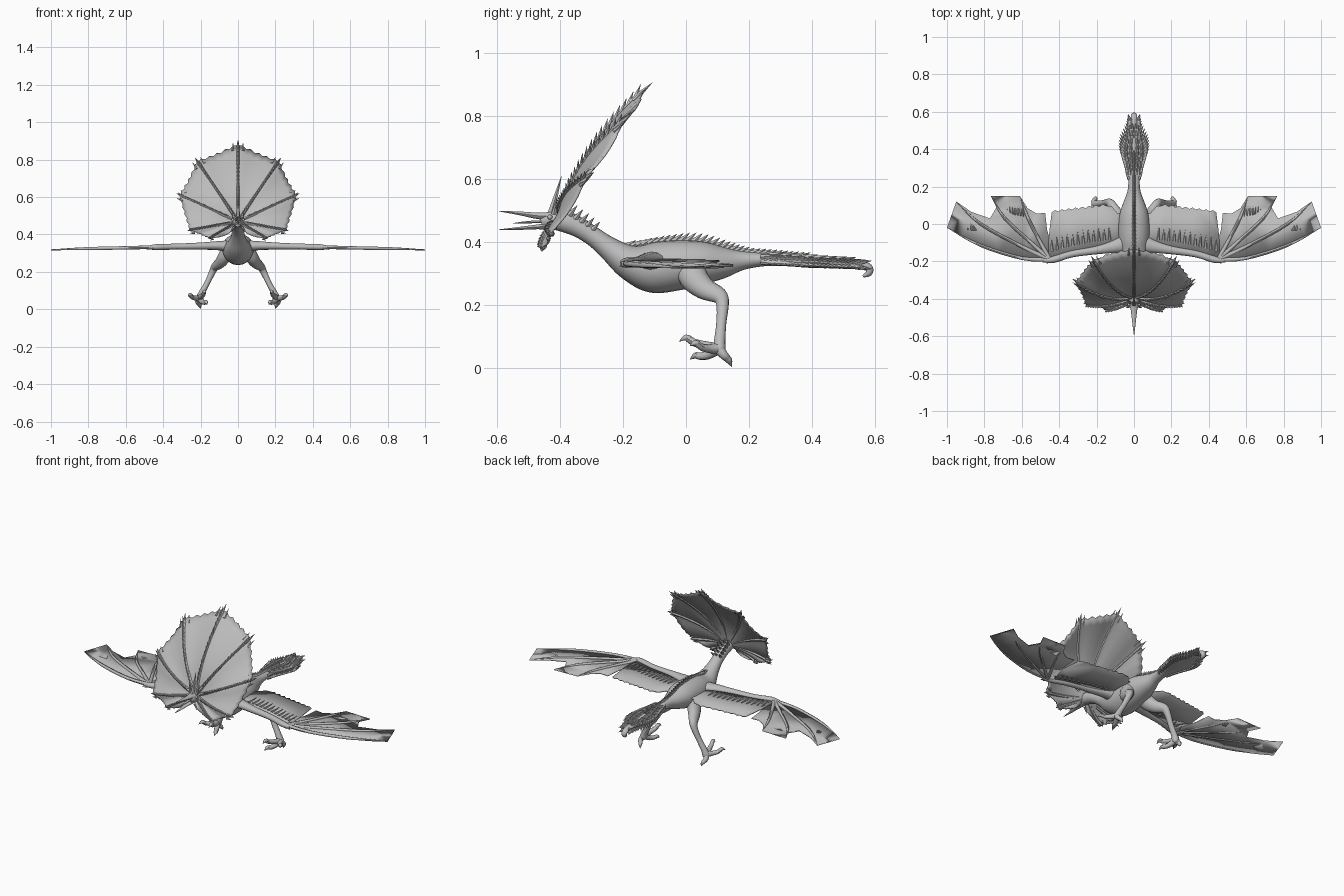
import bpy, bmesh, math
from mathutils import Vector

if "Cube" in bpy.data.objects:
    bpy.data.objects.remove(bpy.data.objects["Cube"])

skin = bpy.data.materials.new("grey skin")
skin.diffuse_color = (0.5, 0.5, 0.5, 1)
skin.use_nodes = True
skin.node_tree.nodes["Principled BSDF"].inputs["Base Color"].default_value = skin.diffuse_color


def catmull(pts, steps):
    """Smoothly resample a list of equal-length tuples."""
    out = []
    for i in range(len(pts) - 1):
        a, b = pts[max(i - 1, 0)], pts[i]
        c, d = pts[i + 1], pts[min(i + 2, len(pts) - 1)]
        for k in range(steps):
            t = k / steps
            out.append(tuple(0.5 * (2 * q + (r - p) * t + (2 * p - 5 * q + 4 * r - s) * t * t
                                    + (3 * q - p - 3 * r + s) * t ** 3)
                             for p, q, r, s in zip(a, b, c, d)))
    return out + [tuple(pts[-1])]


def tube(bm, pts, n=10, steps=4):
    """Loft elliptical rings along (x, y, z, half width, half height)."""
    pts = catmull(pts, steps)
    side, rings = Vector((1, 0, 0)), []
    for i, p in enumerate(pts):
        t = (Vector(pts[min(i + 1, len(pts) - 1)][:3]) - Vector(pts[max(i - 1, 0)][:3])).normalized()
        if i == 0 and abs(t.x) > 0.7:
            side = Vector((0, 1, 0))
        side = (side - t * side.dot(t)).normalized()
        up = side.cross(t)
        rings.append([bm.verts.new(Vector(p[:3]) + side * max(p[3], .0005) * math.cos(2 * math.pi * k / n)
                                   + up * max(p[4], .0005) * math.sin(2 * math.pi * k / n)) for k in range(n)])
    for a, b in zip(rings, rings[1:]):
        for k in range(n):
            bm.faces.new((a[k], a[(k + 1) % n], b[(k + 1) % n], b[k]))
    bm.faces.new(rings[0][::-1])
    bm.faces.new(rings[-1])


def spike(bm, base, tip, r):
    m = [(a + b) / 2 for a, b in zip(base, tip)]
    tube(bm, [(*base, r, r), (*m, r * .55, r * .55), (*tip, 0, 0)], 6, 1)


def finish(bm, name, mirror=False, thick=0):
    bmesh.ops.recalc_face_normals(bm, faces=bm.faces)
    me = bpy.data.meshes.new(name)
    bm.to_mesh(me)
    bm.free()
    ob = bpy.data.objects.new(name, me)
    bpy.context.collection.objects.link(ob)
    me.materials.append(skin)
    bpy.context.view_layer.objects.active = ob
    ob.select_set(True)
    bpy.ops.object.shade_smooth_by_angle(angle=math.radians(45))
    ob.select_set(False)
    if mirror:
        ob.modifiers.new("mirror", 'MIRROR').merge_threshold = 0.001
    if thick:
        s = ob.modifiers.new("thickness", 'SOLIDIFY')
        s.thickness, s.offset = thick, 0
    return ob


# Head, neck, trunk and tail in one loft
body = [(-.46, .462, .015, .018), (-.43, .468, .028, .028), (-.39, .465, .032, .034), (-.34, .445, .032, .032),
        (-.29, .413, .033, .031), (-.24, .375, .042, .038), (-.18, .335, .065, .056), (-.11, .318, .08, .08),
        (-.03, .325, .085, .08), (.05, .332, .078, .07), (.12, .334, .055, .05), (.18, .34, .034, .03),
        (.25, .343, .032, .021), (.32, .34, .05, .018), (.39, .335, .068, .018), (.45, .332, .06, .016),
        (.51, .33, .03, .015), (.55, .328, .02, .014), (.58, .317, .016, .013), (.58, .3, .014, .011),
        (.562, .29, .005, .004)]
bm = bmesh.new()
tube(bm, [(0, *p) for p in body], 24)
finish(bm, "body")

# Beak halves, tongue and nose horn
bm = bmesh.new()
tube(bm, [(0, -.41, .48, .024, .016), (0, -.47, .482, .016, .011), (0, -.53, .49, .009, .006), (0, -.594, .497, .001, .001)])
tube(bm, [(0, -.41, .45, .022, .014), (0, -.47, .447, .015, .008), (0, -.53, .442, .009, .005), (0, -.594, .438, .001, .001)])
tube(bm, [(0, -.43, .464, .01, .005), (0, -.5, .462, .006, .004), (0, -.55, .458, .001, .001)])
spike(bm, (0, -.43, .485), (0, -.395, .61), .013)
finish(bm, "beak")

# Eyes and brow spikes
bm = bmesh.new()
r = bmesh.ops.create_uvsphere(bm, u_segments=10, v_segments=6, radius=.008)
bmesh.ops.translate(bm, verts=r["verts"], vec=(.027, -.432, .478))
spike(bm, (.02, -.42, .488), (.035, -.41, .54), .009)
spike(bm, (.02, -.44, .44), (.045, -.45, .41), .007)
finish(bm, "eyes_and_brow_spikes", True)

# Dorsal crest and neck mane
bm = bmesh.new()
crest = [p for p in catmull(body, 4)]
for y, z, w, h in crest[24:56]:
    s = .012 + .012 * max(0, 1 - abs(y) / .2)
    spike(bm, (0, y - .01, z + h - .006), (0, y + .022, z + h + s), .012)
for i in range(5):
    y = -.37 + i * .018
    for x in (-.018, 0, .018):
        spike(bm, (x, y, .485 - i * .012), (x * 1.6, y + .025, .515 - i * .013), .011)
finish(bm, "dorsal_crest")

# Tail feathers, swept back along both edges
bm = bmesh.new()
for y, z, w, h in crest[48:70:1]:
    for dz in (-.008, .008):
        spike(bm, (w * .8, y - .01, z + dz), (w + .014, y + .03, z + dz * 1.6), .01)
for y, z, w, h in crest[50:66:2]:
    for f in (.25, .6):
        spike(bm, (w * f, y - .02, z + h * .7), (w * f * 1.1, y + .03, z + h + .006), .012)
finish(bm, "tail_feathers", True)

# Neck frill: polar sheet of (angle from top, radius), bulging forward
TIPS = [(0, .435), (.595, .41), (1.144, .362), (1.754, .275), (2.107, .186), (2.6, .06)]


def frill_point(a, s, R, lift=0):
    d = s * R * math.cos(a)
    y = -.39 + .65 * d - .2 * s * (1 - s) * max(.3, math.cos(a / 1.5)) - lift
    return (s * R * math.sin(a), y, .47 + d)


bm = bmesh.new()
cols, S, M = [], 10, 12
for i in range(len(TIPS) - 1):
    (a0, r0), (a1, r1) = TIPS[i], TIPS[i + 1]
    for k in range(S + (i == len(TIPS) - 2)):
        t = k / S
        rad = (r0 + (r1 - r0) * t) * (.94 - .05 * math.sin(math.pi * t) + (.012 if k % 2 else -.012))
        pleat = .012 * abs(math.cos(math.pi * t)) ** 3
        cols.append([bm.verts.new(frill_point(a0 + (a1 - a0) * t, .04 + .96 * j / M, rad, pleat * j / M))
                     for j in range(M + 1)])
for a, b in zip(cols, cols[1:]):
    for j in range(M):
        bm.faces.new((a[j], a[j + 1], b[j + 1], b[j]))
finish(bm, "frill_membrane", True, .006)

# Frill ribs with end spikes and rows of thorns
bm = bmesh.new()
for a, R in TIPS[:5]:
    rib = []
    for j in range(11):
        s = j / 10
        w = .009 if s < .9 else .011
        rib.append((*frill_point(a, s, R, .008 * (1 - s)), w * (s < 1), w * (s < 1)))
    tube(bm, rib, 6, 1)
    for j in range(3, 19):
        s = j / 20
        q = frill_point(a, s, R, .006)
        tip = frill_point(a, s + .07, R, .022)
        spike(bm, q, (tip[0], tip[1], tip[2] + .008), .008)
    for da in (-.07, .07):
        if a + da > 0:
            spike(bm, frill_point(a + da, .87, R), frill_point(a + da * .9, .97, R), .008)
finish(bm, "frill_ribs", True)


# Wing membranes
def wz(x):
    return .342 - .022 * x


edge = [(.42, .07)]
trail = [(.44 - .29 * i / 16, .066 + .036 * i / 16 + (.006 if i % 2 else -.004)) for i in range(17)]
inner = [(.05, -.12), (.12, -.145), (.25, -.15), (.36, -.175), (.46, -.2), (.455, -.06)] + trail \
    + [(.12, .095), (.09, .06), (.05, .05)]
outer = [(.42, -.19), (.47, -.2), (.6, -.185), (.72, -.155), (.82, -.12), (.92, -.07), (1.0, -.02), (.94, -.03),
         (.84, -.035), (.88, .03), (.95, .12), (.87, .065), (.77, .03), (.72, .02), (.735, .09), (.765, .15),
         (.7, .09), (.645, .05), (.585, .04), (.595, .1), (.61, .15), (.57, .085), (.52, .055), (.475, .06),
         (.465, -.03)]
for name, outline, dz in (("inner_wing_membrane", inner, 0), ("outer_wing_membrane", outer, -.003)):
    bm = bmesh.new()
    f = bm.faces.new([bm.verts.new((x, y, wz(x) + dz)) for x, y in outline])
    bmesh.ops.triangulate(bm, faces=[f])
    finish(bm, name, True, .005)

# Wing arm, finger bones and small edge feathers
bm = bmesh.new()
tube(bm, [(.03, -.1, .335, .055, .035), (.1, -.12, .34, .035, .025), (.2, -.14, .338, .022, .019),
          (.33, -.16, .335, .018, .016), (.43, -.19, .333, .018, .016), (.48, -.195, .33, .01, .01)], 12)
for pts in ([(.6, -.183), (.82, -.115), (1.0, -.02)], [(.6, -.12), (.82, 0), (.95, .12)],
            [(.55, -.1), (.69, .03), (.765, .15)], [(.51, -.08), (.57, .04), (.61, .15)]):
    path = [(.45, -.19, wz(.45), .012, .01)]
    for (x, y), r in zip(pts, (.009, .008, 0)):
        path.append((x, y, wz(x), r, r))
    tube(bm, path, 8)
for i in range(12):
    x = .13 + i * .028
    y = -.135 - .06 * (i / 11) ** 1.5
    spike(bm, (x, y + .05, wz(x)), (x + .004, y + .12, wz(x) + .007), .009)
    if i > 5:
        spike(bm, (x, y, wz(x)), (x + .03, y - .016, wz(x) - .012), .009)
spike(bm, (.44, -.195, .335), (.49, -.205, .318), .012)
finish(bm, "wing_bones", True)

# Legs: thigh, shin and ankle
bm = bmesh.new()
tube(bm, [(.045, .01, .33, .035, .05), (.07, .025, .285, .036, .046), (.095, .06, .25, .03, .036),
          (.122, .105, .228, .022, .027), (.137, .116, .2, .018, .02), (.165, .112, .14, .015, .016),
          (.195, .107, .085, .017, .018), (.207, .105, .055, .02, .02), (.21, .1, .045, .01, .01)], 14)
finish(bm, "legs", True)

# Feet: three front toes and a hind toe, each ending in a hooked claw
bm = bmesh.new()
for toe in ([(.195, .06, .07), (.185, .025, .08), (.18, .0, .095), (.178, -.022, .082)],
            [(.19, .07, .04), (.178, .045, .036), (.17, .03, .038), (.165, .012, .025)],
            [(.225, .075, .06), (.245, .05, .065), (.258, .03, .078), (.268, .012, .068)],
            [(.215, .12, .04), (.21, .13, .03), (.205, .138, .02), (.2, .145, .002)]):
    path = [(.207, .103, .06, .018, .018)]
    for p, r in zip(toe, (.014, .012, .01, 0)):
        path.append((*p, r, r))
    tube(bm, path, 8)
finish(bm, "feet", True)
